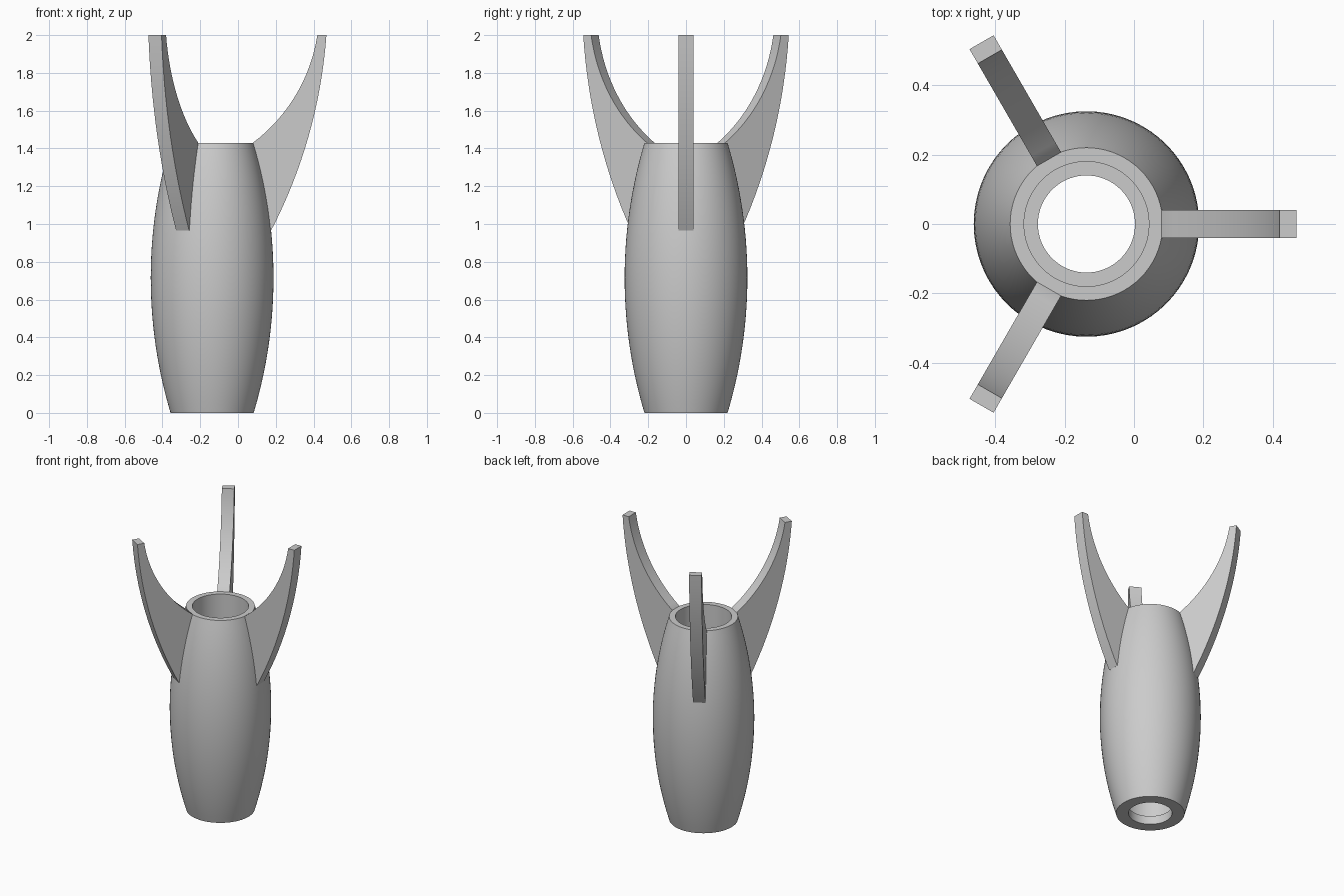
import bpy, bmesh, math
from mathutils import Vector, Matrix

cube = bpy.data.objects.get("Cube")
if cube:
    bpy.data.objects.remove(cube, do_unlink=True)

AXIS_X = -0.137      # body axis, offset so the whole model is centred
HEIGHT = 1.43
FIN_HALF = 0.04

grey = bpy.data.materials.new("light grey")
grey.use_nodes = True
colour = (0.6, 0.6, 0.6, 1)
grey.diffuse_color = colour
grey.node_tree.nodes["Principled BSDF"].inputs["Base Color"].default_value = colour


def arc(a, b, bulge, steps):
    """Circular arc from a to b; positive bulge bows to the right of travel."""
    a, b = Vector(a), Vector(b)
    chord = b - a
    half = chord.length / 2
    along = chord.normalized()
    side = Vector((along.y, -along.x))
    radius = (half ** 2 + bulge ** 2) / (2 * bulge)
    centre = (a + b) / 2 + side * (bulge - radius)
    sweep = math.asin(half / radius)
    points = []
    for i in range(steps + 1):
        t = sweep * (2 * i / steps - 1)
        points.append(centre + radius * (side * math.cos(t) + along * math.sin(t)))
    return points


def finish(bm, name):
    bmesh.ops.recalc_face_normals(bm, faces=bm.faces)
    mesh = bpy.data.meshes.new(name)
    bm.to_mesh(mesh)
    bm.free()
    mesh.materials.append(grey)
    obj = bpy.data.objects.new(name, mesh)
    bpy.context.collection.objects.link(obj)
    obj.location.x = AXIS_X
    bpy.ops.object.select_all(action='DESELECT')
    obj.select_set(True)
    bpy.context.view_layer.objects.active = obj
    bpy.ops.object.shade_smooth_by_angle(angle=math.radians(30))
    return obj


# Barrel body: bowed outer wall, straight bore with a ledge near the bottom
profile = arc((0.22, 0), (0.22, HEIGHT), 0.105, 28)
profile += [Vector(p) for p in ((0.18, HEIGHT), (0.18, 0.06), (0.14, 0.06), (0.14, 0))]
bm = bmesh.new()
verts = [bm.verts.new((r, 0, z)) for r, z in profile]
edges = [bm.edges.new((v, verts[i - 1])) for i, v in enumerate(verts)]
bmesh.ops.spin(bm, geom=verts + edges, axis=(0, 0, 1), cent=(0, 0, 0),
               angle=math.tau, steps=72, use_merge=True)
bmesh.ops.remove_doubles(bm, verts=bm.verts, dist=1e-5)
finish(bm, "barrel_body")

# Three swept fins rooted in the wall and rising past the rim
outer = arc((0.312, 0.965), (0.605, 2.0), 0.055, 16)
inner = arc((0.216, HEIGHT), (0.557, 2.0), 0.065, 16)
outline = outer + inner[::-1] + [Vector((0.2, 1.40)), Vector((0.28, 0.98))]
for i, name in enumerate(("left_fin", "back_right_fin", "front_right_fin")):
    bm = bmesh.new()
    face = bm.faces.new([bm.verts.new((r, -FIN_HALF, z)) for r, z in outline])
    side = bmesh.ops.extrude_face_region(bm, geom=[face])["geom"]
    bmesh.ops.translate(bm, vec=(0, 2 * FIN_HALF, 0),
                        verts=[v for v in side if isinstance(v, bmesh.types.BMVert)])
    bm.transform(Matrix.Rotation(i * math.tau / 3, 4, 'Z'))
    finish(bm, name)
